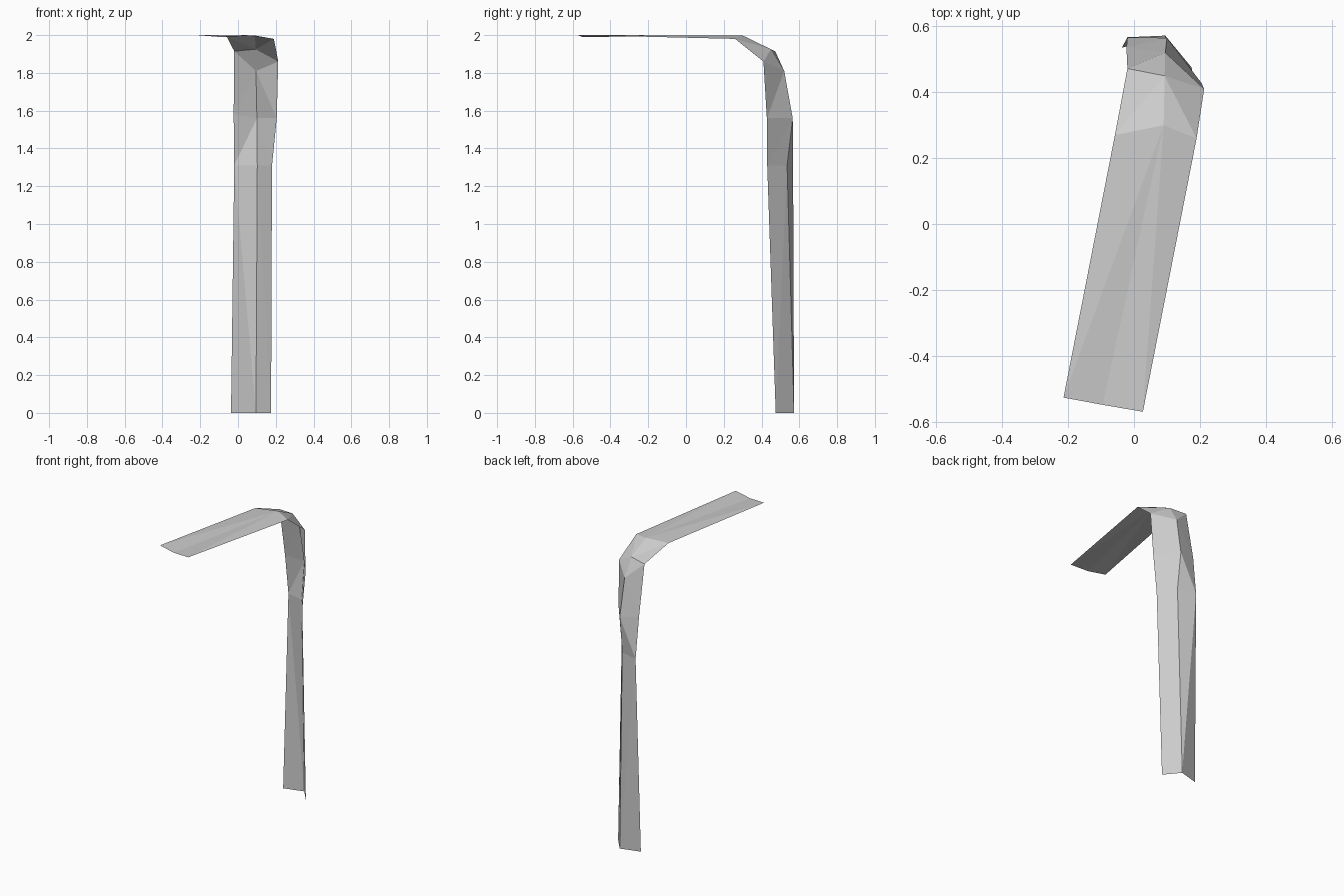
import bpy
import bmesh

cube = bpy.data.objects.get("Cube")
if cube:
    bpy.data.objects.remove(cube)

# Single flat colour
grey = bpy.data.materials.new("light_grey")
grey.use_nodes = True
colour = (0.6, 0.6, 0.6, 1)
grey.diffuse_color = colour
grey.node_tree.nodes["Principled BSDF"].inputs["Base Color"].default_value = colour

# Three rails run from the foot, up the stem, round the bend and out to the tip
left_rail = [(-.037, .535, 0), (-.02, .567, 1.31), (-.023, .535, 1.58),
             (-.02, .472, 1.915), (-.058, .27, 1.99), (-.214, -.527, 2)]
fold_rail = [(.095, .572, 0), (.102, .535, 1.31), (.1, .565, 1.56), (.095, .52, 1.81),
             (.093, .45, 1.925), (.09, .3, 1.998), (-.095, -.549, 1.99)]
right_rail = [(.175, .475, 0), (.18, .43, 1.31), (.205, .428, 1.56),
              (.213, .41, 1.86), (.19, .26, 1.98), (.027, -.57, 2)]

bm = bmesh.new()
left, fold, right = ([bm.verts.new(p) for p in rail]
                     for rail in (left_rail, fold_rail, right_rail))


def zip_rails(side, centre, steps):
    """Fill between two rails; each step moves along the side (s) or centre (c)."""
    i = j = 0
    for step in steps:
        corners = [side[i], centre[j]]
        if step == "s":
            i += 1
            corners.append(side[i])
        else:
            j += 1
            corners.append(centre[j])
        bm.faces.new(corners)


# Two flaps folded along the middle rail
zip_rails(left, fold, "sccscscscsc")
zip_rails(right, fold, "cscscscscsc")
bmesh.ops.recalc_face_normals(bm, faces=bm.faces[:])

# Make the upper surface of the arm face up
bm.normal_update()
arm = max(bm.faces, key=lambda f: f.calc_area() * f.calc_center_median().z * abs(f.normal.z))
if arm.normal.z < 0:
    bmesh.ops.reverse_faces(bm, faces=bm.faces[:])

mesh = bpy.data.meshes.new("bent_strip")
bm.to_mesh(mesh)
bm.free()
mesh.materials.append(grey)
strip = bpy.data.objects.new("bent_strip", mesh)
bpy.context.collection.objects.link(strip)
